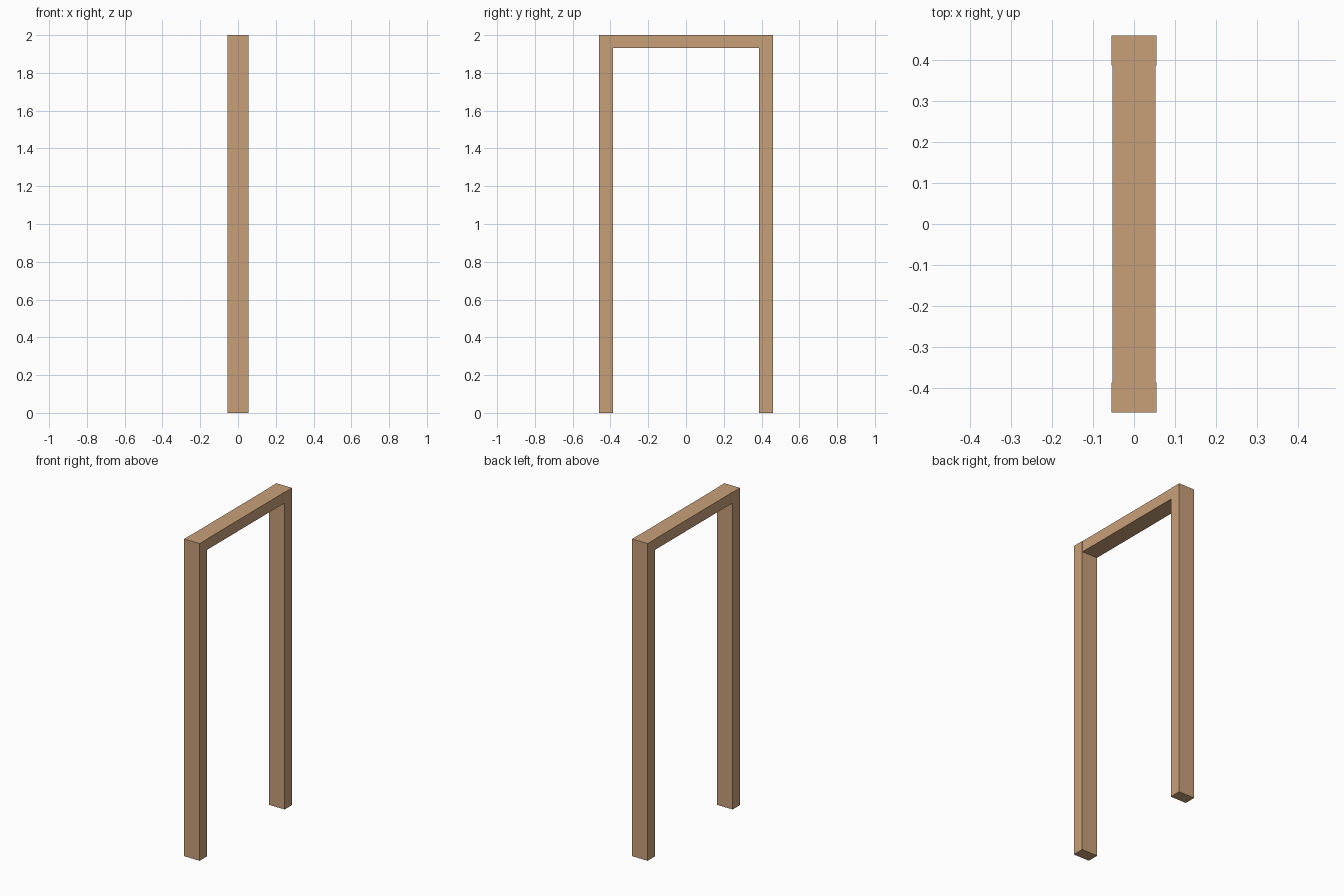
import bpy

if "Cube" in bpy.data.objects:
    bpy.data.objects.remove(bpy.data.objects["Cube"])

wood = bpy.data.materials.new("wood")
wood.diffuse_color = (0.58, 0.35, 0.19, 1)
wood.use_nodes = True
wood.node_tree.nodes["Principled BSDF"].inputs["Base Color"].default_value = wood.diffuse_color


def box(name, lo, hi):
    """Box between two corners, with wood material."""
    size = [b - a for a, b in zip(lo, hi)]
    mid = [(a + b) / 2 for a, b in zip(lo, hi)]
    bpy.ops.mesh.primitive_cube_add(size=1, location=mid)
    ob = bpy.context.object
    ob.name = name
    ob.scale = size
    bpy.ops.object.transform_apply(location=False, rotation=False, scale=True)
    ob.data.materials.append(wood)
    return ob


HALF, INNER, DEPTH = 0.46, 0.387, 0.055

# Side posts
box("front_post", (-DEPTH, -HALF, 0), (DEPTH, -INNER, 2))
box("back_post", (-DEPTH, INNER, 0), (DEPTH, HALF, 2))

# Top rail, slightly narrower, fitted between the posts
box("top_rail", (-0.053, -INNER, 1.931), (0.053, INNER, 2))
